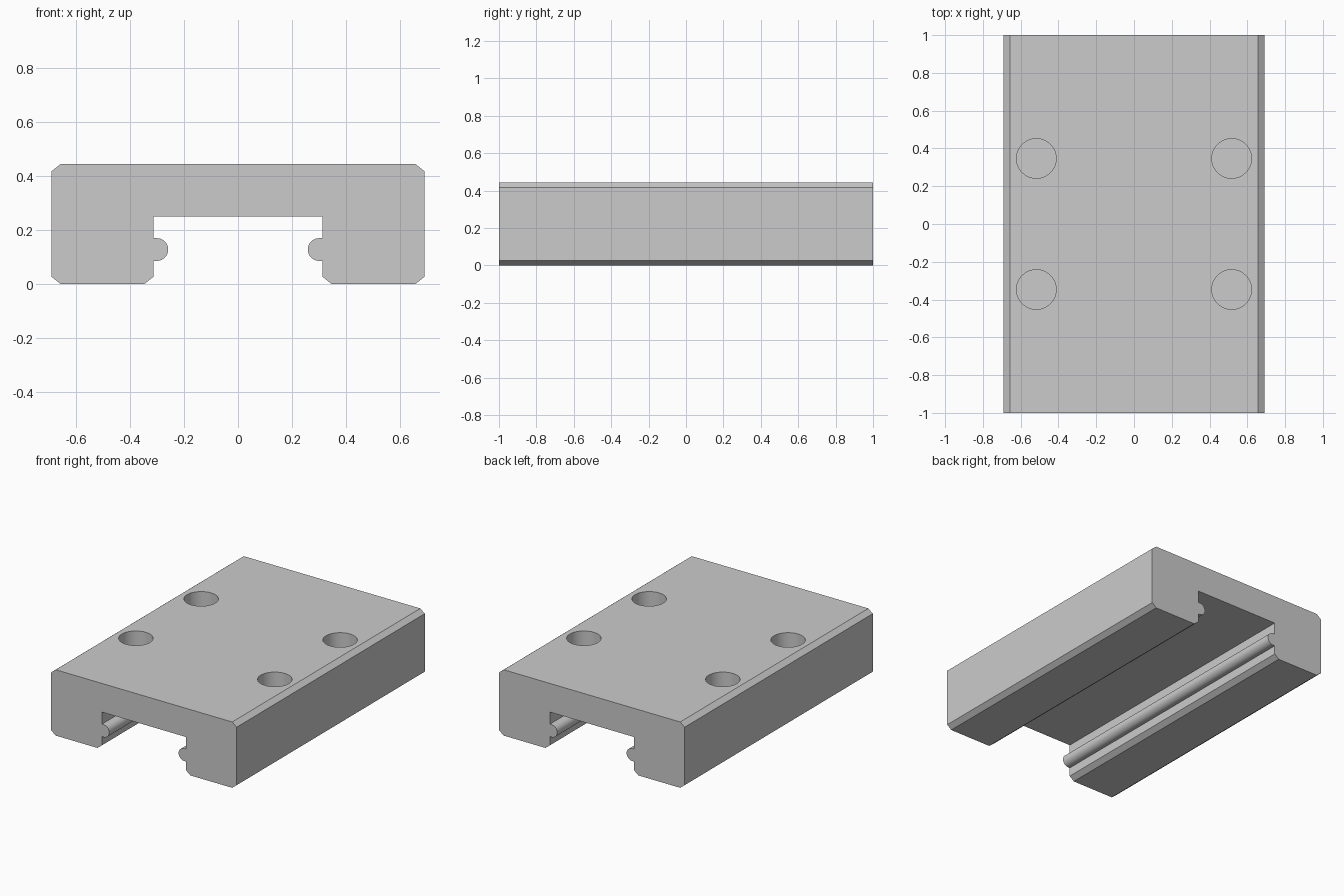
import bpy, bmesh, math
from mathutils import Matrix

if "Cube" in bpy.data.objects:
    bpy.data.objects.remove(bpy.data.objects["Cube"])

W, H, L = 0.69, 0.443, 2.0          # half width, height, length
SLOT, ROOF, C = 0.313, 0.25, 0.033  # half slot width, slot ceiling, chamfer
BEAD_X, BEAD_Z, BEAD_R = 0.3, 0.127, 0.042
HOLE_X, HOLE_Y, HOLE_R, HOLE_DEPTH = 0.517, 0.347, 0.105, 0.25

steel = bpy.data.materials.new("grey_steel")
steel.use_nodes = True
color = (0.6, 0.6, 0.6, 1)
steel.diffuse_color = color
steel.node_tree.nodes["Principled BSDF"].inputs["Base Color"].default_value = color


def make_object(name, bm):
    bmesh.ops.recalc_face_normals(bm, faces=bm.faces[:])
    mesh = bpy.data.meshes.new(name)
    bm.to_mesh(mesh)
    bm.free()
    mesh.materials.append(steel)
    obj = bpy.data.objects.new(name, mesh)
    bpy.context.collection.objects.link(obj)
    return obj


# Half of the carriage cross-section, from top to slot ceiling
half = [(W - C, H), (W, H - 0.8 * C), (W, 0.8 * C), (W - C, 0),
        (SLOT + C, 0), (SLOT, 0.8 * C), (SLOT, BEAD_Z - BEAD_R)]
# Rounded guide bead standing out into the slot
for i in range(17):
    a = -math.pi / 2 - math.pi * i / 16
    half.append((BEAD_X + BEAD_R * math.cos(a), BEAD_Z + BEAD_R * math.sin(a)))
half += [(SLOT, BEAD_Z + BEAD_R), (SLOT, ROOF)]
profile = half + [(-x, z) for x, z in reversed(half)]

# Carriage body: the mirrored section swept along its length
bm = bmesh.new()
face = bm.faces.new([bm.verts.new((x, -L / 2, z)) for x, z in profile])
swept = bmesh.ops.extrude_face_region(bm, geom=[face])["geom"]
bmesh.ops.translate(bm, vec=(0, L, 0),
                    verts=[v for v in swept if isinstance(v, bmesh.types.BMVert)])
body = make_object("carriage_body", bm)

# Four blind mounting holes in the top
bm = bmesh.new()
for sx in (-1, 1):
    for sy in (-1, 1):
        place = Matrix.Translation((sx * HOLE_X, sy * HOLE_Y, H))
        bmesh.ops.create_cone(bm, cap_ends=True, segments=48, radius1=HOLE_R,
                              radius2=HOLE_R, depth=2 * HOLE_DEPTH, matrix=place)
cutter = make_object("hole_cutter", bm)
cutter.hide_render = True

cut = body.modifiers.new("mounting_holes", 'BOOLEAN')
cut.operation = 'DIFFERENCE'
cut.solver = 'EXACT'
cut.object = cutter
bpy.ops.object.select_all(action='DESELECT')
bpy.context.view_layer.objects.active = body
body.select_set(True)
bpy.ops.object.modifier_apply(modifier=cut.name)
bpy.data.objects.remove(cutter)

bpy.ops.object.shade_smooth_by_angle(angle=math.radians(25))
